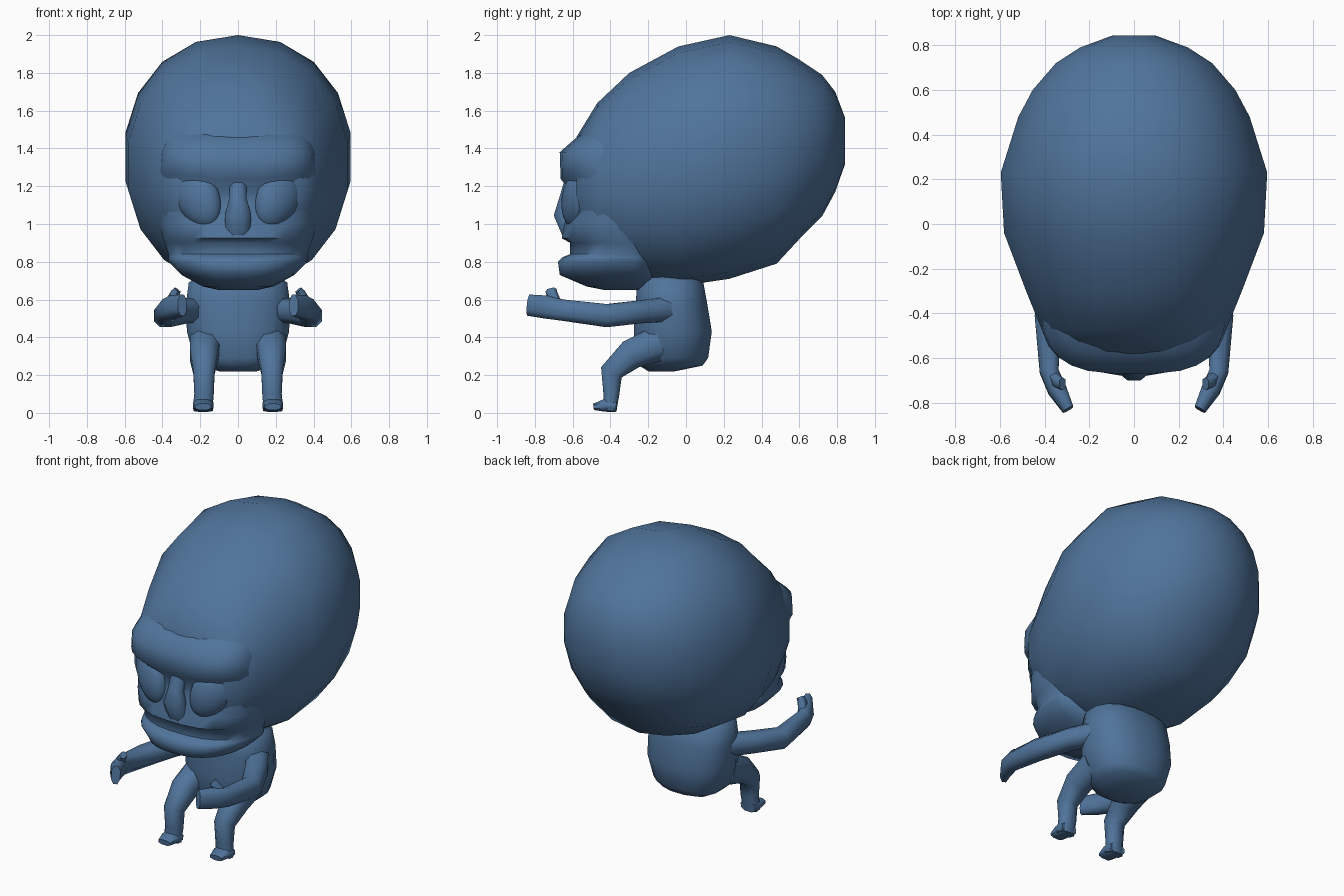
import bpy, bmesh, math
from mathutils import Vector, Euler

cube = bpy.data.objects.get("Cube")
if cube:
    bpy.data.objects.remove(cube, do_unlink=True)

SKIN = (0.08, 0.175, 0.33, 1)
skin = bpy.data.materials.new("slate_blue_skin")
skin.use_nodes = True
skin.diffuse_color = SKIN
skin.node_tree.nodes["Principled BSDF"].inputs["Base Color"].default_value = SKIN


def finish(name, bm, mirror=False, angle=60):
    bmesh.ops.recalc_face_normals(bm, faces=bm.faces)
    mesh = bpy.data.meshes.new(name)
    bm.to_mesh(mesh)
    bm.free()
    mesh.materials.append(skin)
    obj = bpy.data.objects.new(name, mesh)
    bpy.context.collection.objects.link(obj)
    bpy.ops.object.select_all(action='DESELECT')
    obj.select_set(True)
    bpy.context.view_layer.objects.active = obj
    bpy.ops.object.shade_smooth_by_angle(angle=math.radians(angle))
    if mirror:
        obj.modifiers.new("mirror", 'MIRROR')
    return obj


def oval(count, power):
    """Unit superellipse as (u, v) pairs."""
    pts = []
    for i in range(count):
        a = 2 * math.pi * (i + 0.5) / count
        c, s = math.cos(a), math.sin(a)
        pts.append((math.copysign(abs(c) ** (2 / power), c),
                    math.copysign(abs(s) ** (2 / power), s)))
    return pts


def loft(name, rings, **options):
    """Skin a list of equal rings of points and cap both ends."""
    bm = bmesh.new()
    loops = [[bm.verts.new(p) for p in ring] for ring in rings]
    n = len(loops[0])
    for a, b in zip(loops, loops[1:]):
        for i in range(n):
            j = (i + 1) % n
            bm.faces.new((a[i], a[j], b[j], b[i]))
    bm.faces.new(loops[0])
    bm.faces.new(loops[-1])
    return finish(name, bm, **options)


def limb(name, path, sides=8, power=2.4, mirror=True):
    """Tube through (point, half width, half height) stations."""
    pts = [Vector(p) for p, _, _ in path]
    rings = []
    for i, (_, w, h) in enumerate(path):
        t = (pts[min(i + 1, len(pts) - 1)] - pts[max(i - 1, 0)]).normalized()
        up = Vector((1, 0, 0)).cross(t).normalized()
        side = t.cross(up)
        rings.append([pts[i] + side * (u * w) + up * (v * h) for u, v in oval(sides, power)])
    return loft(name, rings, mirror=mirror)


# Cranium: rings along y as (y, top, bottom, half width)
cranium = [(-0.58, 1.46, 0.95, 0.33), (-0.47, 1.64, 0.80, 0.42), (-0.30, 1.80, 0.70, 0.49),
           (-0.04, 1.94, 0.67, 0.59), (0.23, 2.0, 0.71, 0.605), (0.48, 1.94, 0.79, 0.525),
           (0.60, 1.87, 0.92, 0.46), (0.72, 1.79, 1.04, 0.355), (0.79, 1.70, 1.17, 0.245),
           (0.843, 1.56, 1.32, 0.10)]
loft("cranium", [[(u * w, y, (t + b) / 2 + v * (t - b) / 2) for u, v in oval(18, 2.15)]
                 for y, t, b, w in cranium])

# Face: rows going up as (z, front y, half width, squareness)
face = [(0.65, -0.43, 0.10, 2), (0.67, -0.53, 0.19, 2.2), (0.73, -0.67, 0.30, 2.5),
        (0.80, -0.68, 0.37, 2.5), (0.825, -0.655, 0.37, 2.5), (0.84, -0.615, 0.37, 2.5),
        (0.90, -0.615, 0.39, 2.5), (0.925, -0.66, 0.40, 2.5), (1.0, -0.645, 0.415, 2.5),
        (1.10, -0.62, 0.42, 2.5), (1.22, -0.61, 0.42, 2.6), (1.275, -0.665, 0.425, 3.2),
        (1.38, -0.67, 0.415, 3.2), (1.45, -0.59, 0.39, 3), (1.52, -0.50, 0.33, 2.5)]
rows = []
for z, front, w, power in face:
    row = []
    for u, v in oval(28, power):
        # The brow dips toward the middle for a frown
        dip = 0.05 * (1 - abs(u)) if 1.2 < z < 1.3 and v < 0 else 0
        row.append((u * w, -0.3 + v * ((-0.3 - front) if v < 0 else 0.15), z - dip))
    rows.append(row)
loft("face", rows)

# Nose
limb("nose", [((0, -0.59, 1.25), 0.05, 0.05), ((0, -0.635, 1.13), 0.05, 0.04),
              ((0, -0.645, 1.05), 0.075, 0.06), ((0, -0.62, 0.95), 0.07, 0.04)],
     power=2, mirror=False)

# Eyes: slanted teardrops, narrower toward the lower inside
bm = bmesh.new()
bmesh.ops.create_uvsphere(bm, u_segments=20, v_segments=12, radius=1)
turn = Euler((0, math.radians(28), math.radians(24)), 'XYZ').to_matrix()
for v in bm.verts:
    p = Vector((v.co.x * 0.12 * (1 + 0.12 * v.co.z), v.co.y * 0.075, v.co.z * 0.155))
    v.co = turn @ p + Vector((0.205, -0.575, 1.125))
finish("eyes", bm, mirror=True)

# Torso: rows as (z, front y, back y, half width)
torso = [(0.22, -0.20, -0.06, 0.10), (0.25, -0.25, 0.09, 0.19), (0.29, -0.27, 0.12, 0.235),
         (0.43, -0.28, 0.14, 0.275), (0.58, -0.27, 0.115, 0.28), (0.69, -0.26, 0.095, 0.265),
         (0.73, -0.22, 0.04, 0.20), (0.75, -0.15, -0.04, 0.10)]
loft("torso", [[(u * w, (f + b) / 2 + v * (b - f) / 2, z) for u, v in oval(16, 2.4)]
               for z, f, b, w in torso])

# Arms reaching forward
limb("arms", [((0.20, -0.08, 0.55), 0.07, 0.07), ((0.30, -0.24, 0.535), 0.07, 0.065),
              ((0.385, -0.42, 0.515), 0.065, 0.065), ((0.38, -0.66, 0.545), 0.045, 0.06),
              ((0.345, -0.74, 0.56), 0.045, 0.065), ((0.295, -0.83, 0.57), 0.028, 0.06)])
limb("thumbs", [((0.37, -0.68, 0.56), 0.03, 0.03), ((0.335, -0.71, 0.63), 0.025, 0.03),
                ((0.32, -0.715, 0.65), 0.02, 0.03)], sides=6)

# Bent legs with small feet
limb("legs", [((0.17, -0.14, 0.37), 0.09, 0.10), ((0.18, -0.29, 0.31), 0.08, 0.085),
              ((0.18, -0.395, 0.215), 0.06, 0.065), ((0.18, -0.395, 0.10), 0.055, 0.045),
              ((0.185, -0.40, 0.045), 0.055, 0.04), ((0.185, -0.405, 0.012), 0.055, 0.04)])
limb("feet", [((0.185, -0.37, 0.035), 0.055, 0.033), ((0.185, -0.43, 0.04), 0.058, 0.036),
              ((0.185, -0.49, 0.032), 0.045, 0.018)])
